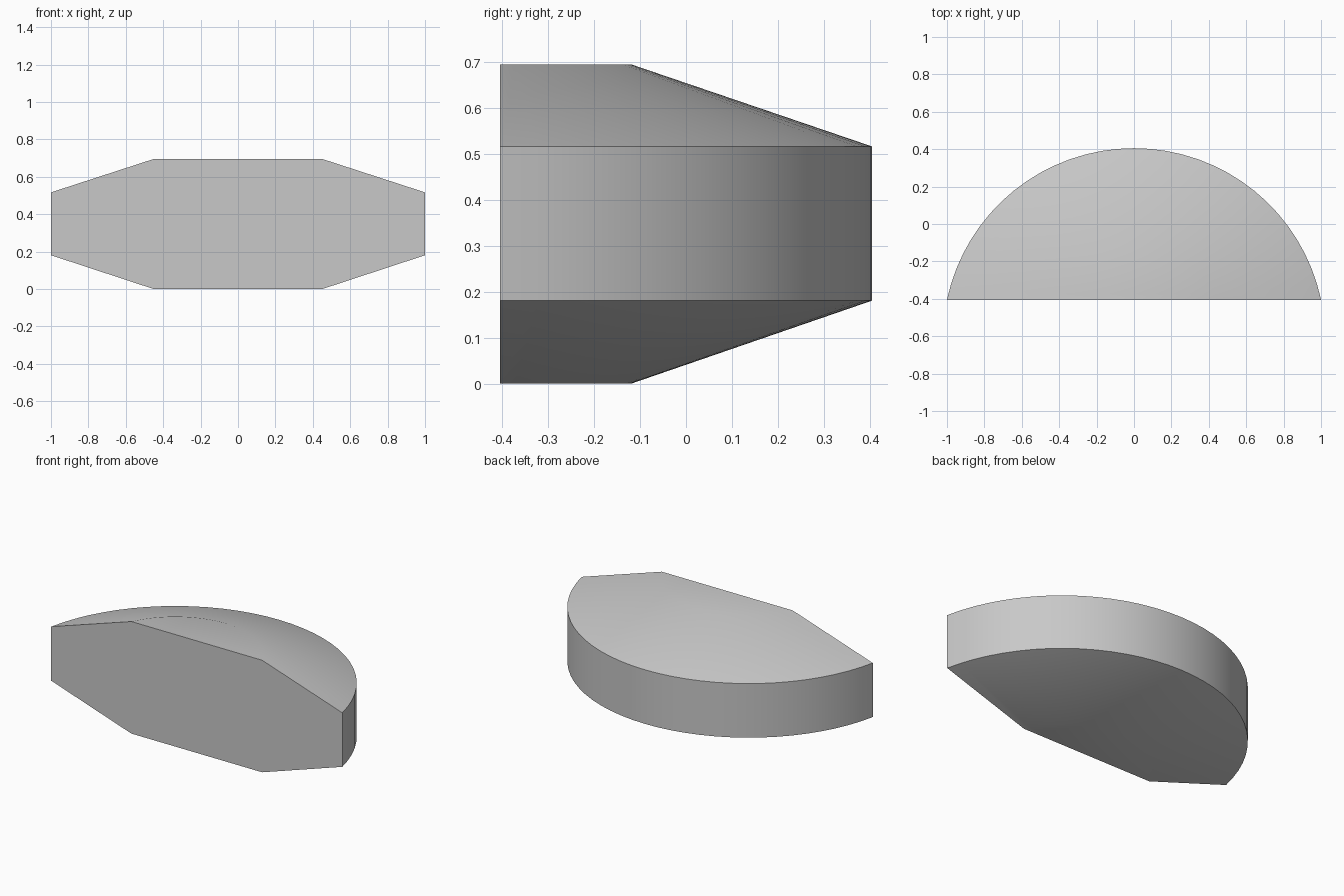
import bpy, bmesh, math

cube = bpy.data.objects.get("Cube")
if cube:
    bpy.data.objects.remove(cube, do_unlink=True)

SEGMENTS = 32
CENTRE_Y = -0.617   # shared axis of both arcs
CHORD_Y = -0.405    # flat front face


def arc(bm, radius, z):
    """Arc of vertices from the right to the left end of the flat front."""
    start = math.asin((CHORD_Y - CENTRE_Y) / radius)
    verts = []
    for i in range(SEGMENTS + 1):
        a = start + (math.pi - 2 * start) * i / SEGMENTS
        verts.append(bm.verts.new((radius * math.cos(a),
                                   CENTRE_Y + radius * math.sin(a), z)))
    return verts


# Half-disc body: bottom cap, lower bevel, rim, upper bevel, top cap
bm = bmesh.new()
levels = [(0.497, 0.0), (1.0223, 0.181), (1.0223, 0.517), (0.497, 0.696)]
rings = [arc(bm, r, z) for r, z in levels]
for low, high in zip(rings, rings[1:]):
    for i in range(SEGMENTS):
        bm.faces.new((low[i], low[i + 1], high[i + 1], high[i]))
bm.faces.new(rings[0])
bm.faces.new(rings[-1])

# Flat front face
bm.faces.new([r[0] for r in rings] + [r[-1] for r in reversed(rings)])
bmesh.ops.recalc_face_normals(bm, faces=bm.faces)

mesh = bpy.data.meshes.new("half_disc_body")
bm.to_mesh(mesh)
bm.free()
body = bpy.data.objects.new("half_disc_body", mesh)
bpy.context.collection.objects.link(body)

# Plain grey material
grey = bpy.data.materials.new("light_grey")
grey.use_nodes = True
colour = (0.58, 0.58, 0.58, 1)
grey.diffuse_color = colour
grey.node_tree.nodes["Principled BSDF"].inputs["Base Color"].default_value = colour
mesh.materials.append(grey)

# Smooth curved walls, sharp rim and front edges
bpy.ops.object.select_all(action="DESELECT")
body.select_set(True)
bpy.context.view_layer.objects.active = body
bpy.ops.object.shade_smooth_by_angle(angle=math.radians(30))
